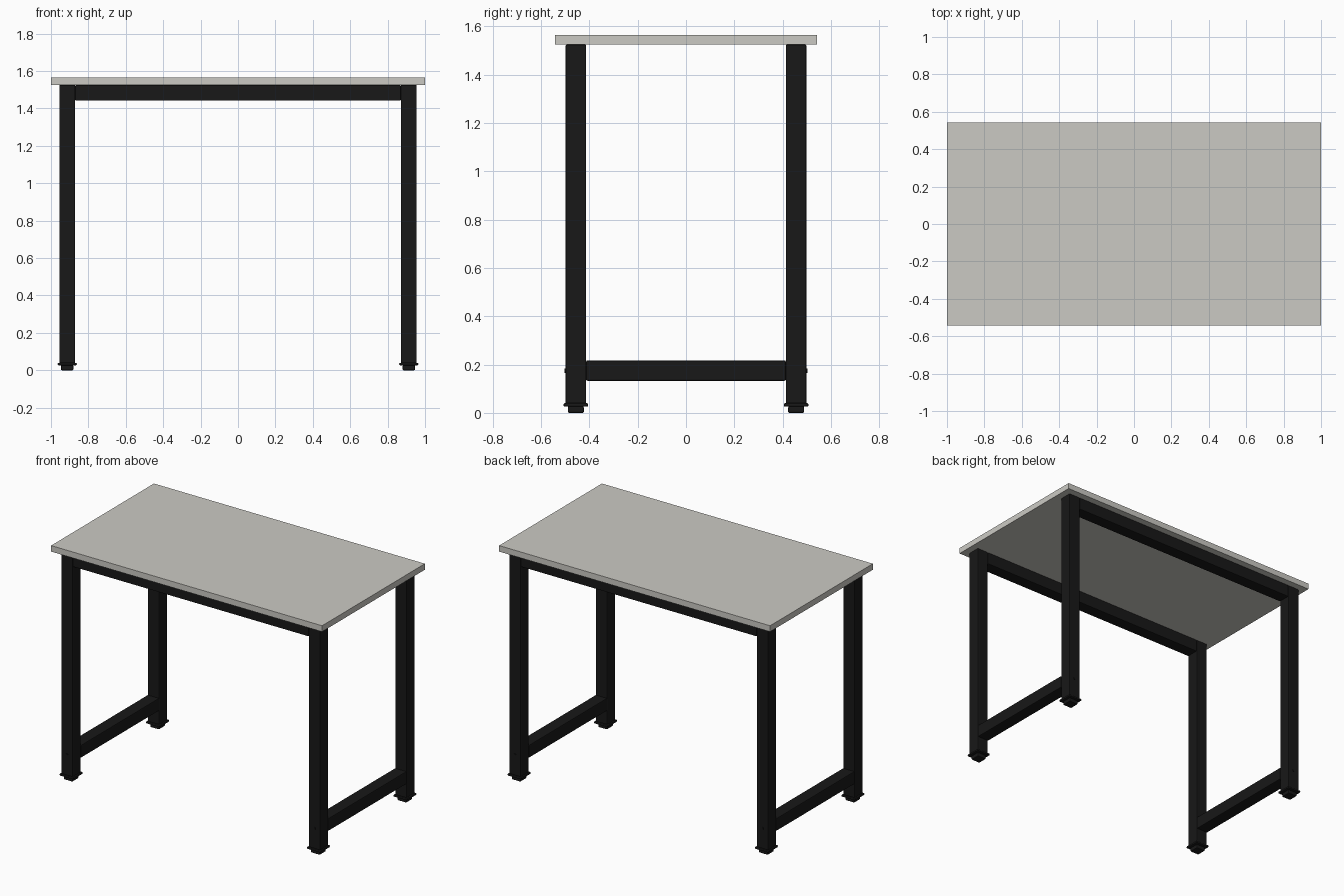
import bpy, math

if "Cube" in bpy.data.objects:
    bpy.data.objects.remove(bpy.data.objects["Cube"])

def material(name, c):
    m = bpy.data.materials.new(name)
    m.diffuse_color = (*c, 1)
    m.use_nodes = True
    m.node_tree.nodes["Principled BSDF"].inputs["Base Color"].default_value = m.diffuse_color
    return m

BLACK = material("black_steel", (0.009, 0.009, 0.009))
PALE = material("pale_laminate", (0.6, 0.59, 0.55))

def finish(o, name, mat, bevel):
    o.name = name
    o.data.materials.append(mat)
    if bevel:
        b = o.modifiers.new("edge", 'BEVEL')
        b.width, b.segments = bevel, 2
    return o

def box(name, lo, hi, mat=BLACK, bevel=0.005):
    bpy.ops.mesh.primitive_cube_add(size=1, location=[(a + b) / 2 for a, b in zip(lo, hi)])
    o = bpy.context.object
    o.scale = [b - a for a, b in zip(lo, hi)]
    bpy.ops.object.transform_apply(location=False, rotation=False, scale=True)
    return finish(o, name, mat, bevel)

def prism(name, loc, r, h, sides, rot=(0, 0, 0)):
    bpy.ops.mesh.primitive_cylinder_add(vertices=sides, radius=r, depth=h, location=loc, rotation=rot)
    return finish(bpy.context.object, name, BLACK, 0)

T = 0.0425             # half width of the square tube
LX, LY = 0.913, 0.456  # leg centres
TOP = 1.525

# Table top
box("table_top", (-1, -0.542, TOP), (1, 0.542, 1.565), PALE, 0)

# Legs, each with a levelling foot and a bolt head
for sx, side in ((-1, "left"), (1, "right")):
    for sy, end in ((-1, "front"), (1, "back")):
        x, y = sx * LX, sy * LY
        tag = f"{end}_{side}"
        box(tag + "_leg", (x - T, y - T, 0.038), (x + T, y + T, TOP))
        box(tag + "_foot_plate", (x - 0.051, y - 0.051, 0.026), (x + 0.051, y + 0.051, 0.04))
        box(tag + "_foot_pad", (x - 0.033, y - 0.033, 0), (x + 0.033, y + 0.033, 0.027))
        prism(tag + "_bolt", (x, sy * (LY + T), 0.175), 0.009, 0.008, 12, (math.pi / 2, 0, 0))

# Lower side stretchers
for sx, side in ((-1, "left"), (1, "right")):
    x = sx * LX
    box(side + "_stretcher", (x - T, -LY + T, 0.133), (x + T, LY - T, 0.217))

# Aprons under the top
for sy, end in ((-1, "front"), (1, "back")):
    y = sy * LY
    box(end + "_apron", (-LX + T, y - T, 1.441), (LX - T, y + T, TOP))
